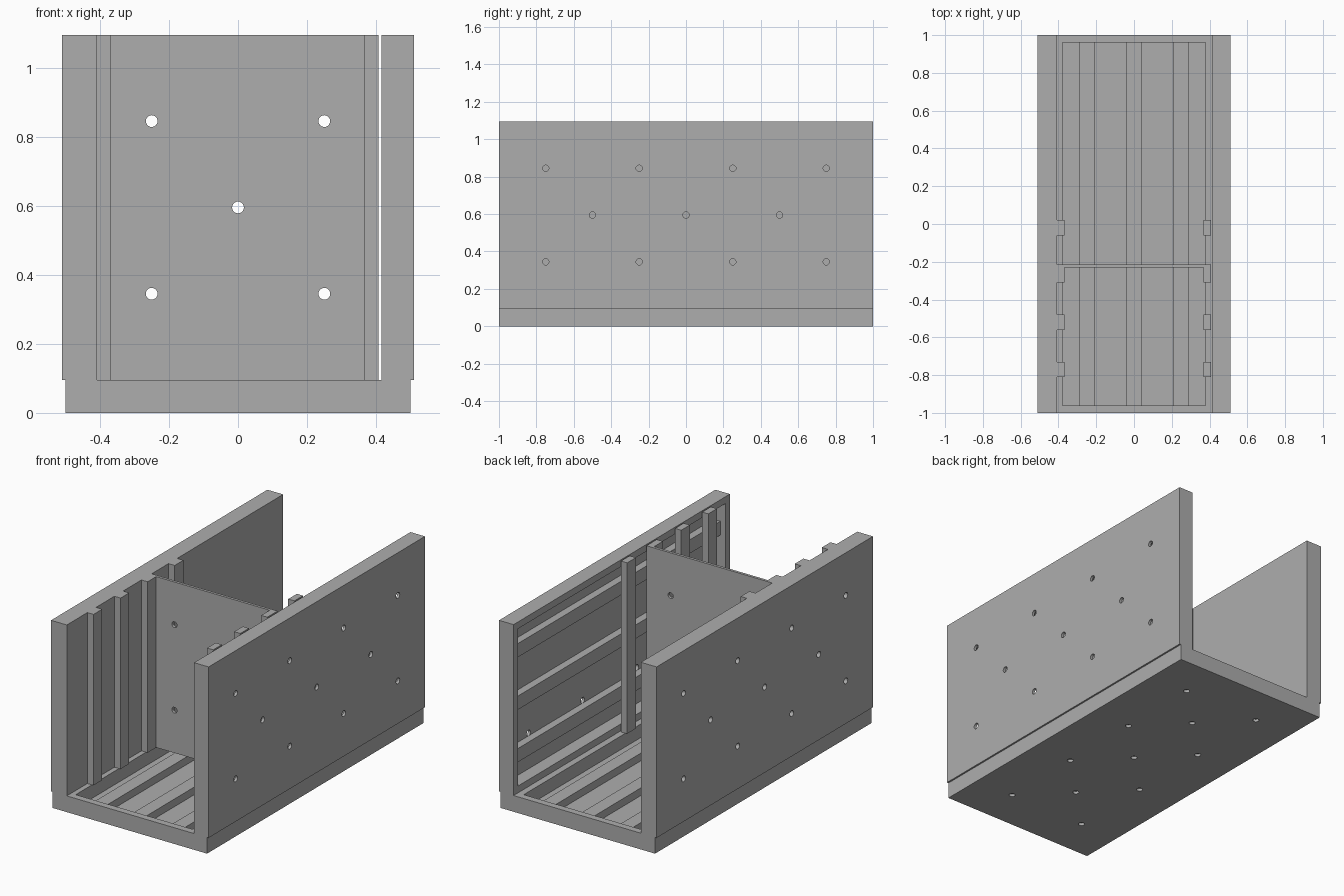
import bpy, bmesh
from mathutils import Matrix, Vector

if "Cube" in bpy.data.objects:
    bpy.data.objects.remove(bpy.data.objects["Cube"], do_unlink=True)

grey = bpy.data.materials.new("plain grey")
grey.use_nodes = True
grey.diffuse_color = (0.42, 0.42, 0.42, 1)
grey.node_tree.nodes["Principled BSDF"].inputs["Base Color"].default_value = grey.diffuse_color

BASE, TOP = 0.095, 1.095        # floor top and wall top
OUT, SHEET = 0.51, 0.016        # outer wall face, thickness of recessed sheet
RIM = 0.04                      # frame round each recess
HOLE = 0.017
MID = (BASE + TOP) / 2


def add_box(bm, lo, hi):
    lo, hi = Vector(lo), Vector(hi)
    size = hi - lo
    m = Matrix.Translation((lo + hi) / 2) @ Matrix.Diagonal((*size, 1))
    bmesh.ops.create_cube(bm, size=1, matrix=m)


def add_drill(bm, centre, axis, depth):
    turn = Vector((0, 0, 1)).rotation_difference(Vector(axis)).to_matrix().to_4x4()
    bmesh.ops.create_cone(bm, cap_ends=True, segments=24, radius1=HOLE, radius2=HOLE,
                          depth=depth, matrix=Matrix.Translation(centre) @ turn)


def make(name, bm):
    mesh = bpy.data.meshes.new(name)
    bm.to_mesh(mesh)
    bm.free()
    mesh.materials.append(grey)
    ob = bpy.data.objects.new(name, mesh)
    bpy.context.collection.objects.link(ob)
    return ob


def box(name, lo, hi):
    bm = bmesh.new()
    add_box(bm, lo, hi)
    return make(name, bm)


def cut(ob, bm):
    """Subtract the solids in bm from ob."""
    cutter = make("cutter", bm)
    cutter.hide_render = True
    mod = ob.modifiers.new("cut", "BOOLEAN")
    mod.object, mod.operation, mod.solver = cutter, "DIFFERENCE", "EXACT"
    bpy.context.view_layer.objects.active = ob
    bpy.ops.object.modifier_apply(modifier=mod.name)
    bpy.data.objects.remove(cutter, do_unlink=True)


# Staggered screw hole pattern: (along y, across panel)
holes = [(y, a) for a in (-0.25, 0.25) for y in (-0.75, -0.25, 0.25, 0.75)]
holes += [(y, 0) for y in (-0.5, 0, 0.5)]
END = 1 - RIM

# Floor with recess, screw holes and three slats
floor = box("floor", (-0.5, -1, 0), (0.5, 1, BASE))
bm = bmesh.new()
add_box(bm, (-0.378, -END, SHEET), (0.378, END, 0.2))
cut(floor, bm)
bm = bmesh.new()
for y, a in holes:
    add_drill(bm, (a, y, 0), (0, 0, 1), 0.05)
cut(floor, bm)
for i in (-1, 0, 1):
    box("floor_slat", (i * 0.25 - 0.04, -END, SHEET), (i * 0.25 + 0.04, END, SHEET + 0.045))

# Open wall on the +x side, recessed inside
open_wall = box("open_wall", (0.416, -1, BASE), (OUT, 1, TOP))
bm = bmesh.new()
add_box(bm, (0.3, -END, BASE + RIM), (OUT - SHEET, END, TOP - RIM))
cut(open_wall, bm)
bm = bmesh.new()
for y, a in holes:
    add_drill(bm, (OUT, y, MID + a), (1, 0, 0), 0.05)
cut(open_wall, bm)
for i in (-1, 0, 1):
    z = MID + i * 0.307
    box("wall_slat", (OUT - SHEET - 0.045, -END, z - 0.04), (OUT - SHEET, END, z + 0.04))

# Closed wall on the -x side, plain inside
closed_wall = box("closed_wall", (-OUT, -1, BASE), (-0.408, 1, TOP))
bm = bmesh.new()
for y, a in holes:
    add_drill(bm, (-OUT, y, MID + a), (1, 0, 0), 0.05)
cut(closed_wall, bm)

# Upright ribs along both walls
for i in range(4):
    y = -0.02 - i * 0.25
    for name, x in (("closed_side_rib", -0.408), ("open_side_rib", 0.367)):
        box(name, (x, y - 0.04, BASE), (x + 0.04, y + 0.04, TOP))

# Cross divider with five holes
divider = box("divider", (-0.408, -0.231, BASE), (0.407, -0.215, TOP))
bm = bmesh.new()
for x, z in [(0, 0)] + [(a, b) for a in (-0.25, 0.25) for b in (-0.25, 0.25)]:
    add_drill(bm, (x, -0.223, MID + z), (0, 1, 0), 0.1)
cut(divider, bm)
